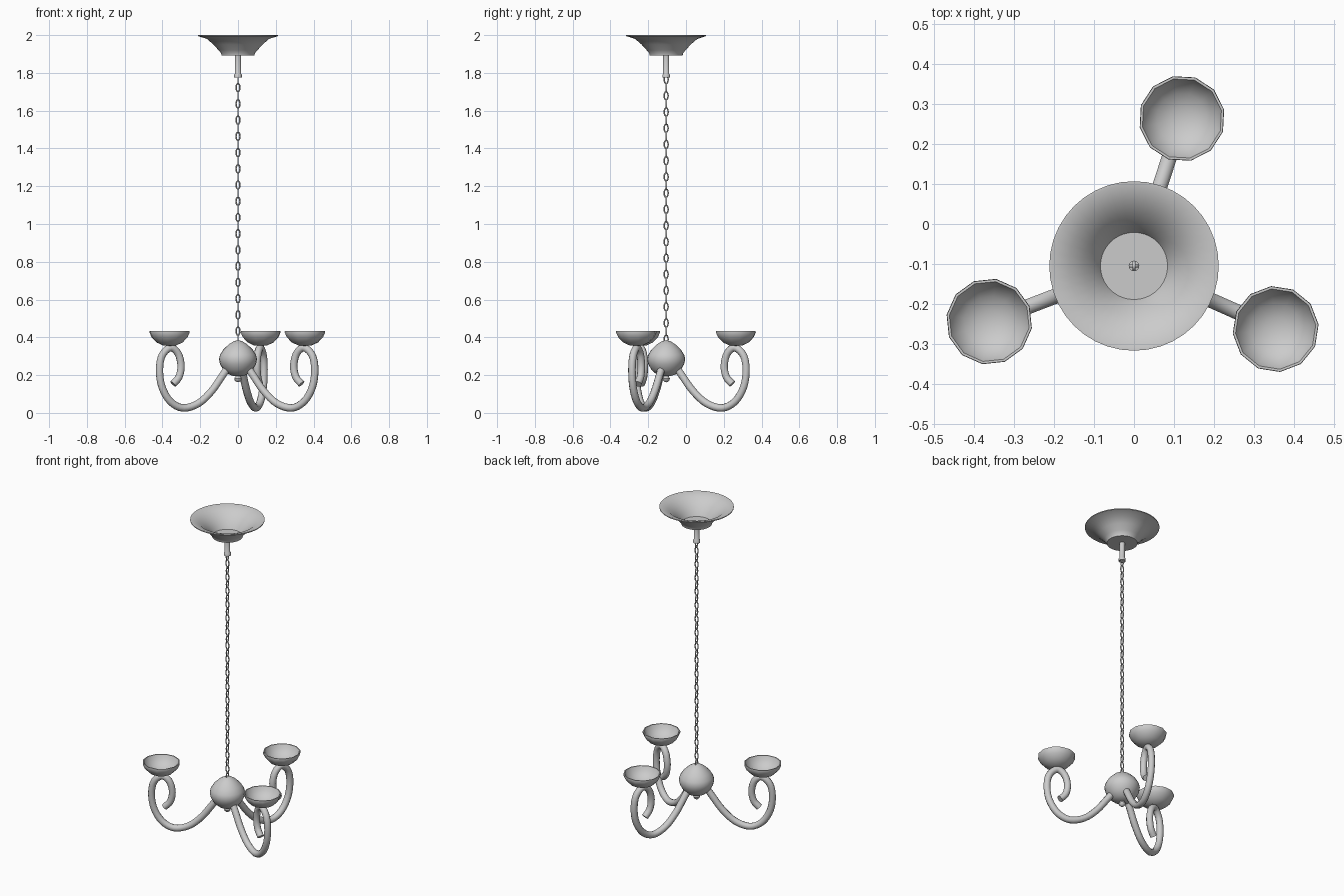
import bpy, bmesh, math
from mathutils import Vector, Matrix

cube = bpy.data.objects.get("Cube")
if cube:
    bpy.data.objects.remove(cube, do_unlink=True)

AXIS = Vector((0, -0.105, 0))

metal = bpy.data.materials.new("brushed_grey_metal")
metal.use_nodes = True
grey = (0.6, 0.6, 0.6, 1)
metal.diffuse_color = grey
metal.node_tree.nodes["Principled BSDF"].inputs["Base Color"].default_value = grey


def finish(name, bm, location, angle=40):
    mesh = bpy.data.meshes.new(name)
    bmesh.ops.recalc_face_normals(bm, faces=bm.faces)
    bm.to_mesh(mesh)
    bm.free()
    mesh.materials.append(metal)
    obj = bpy.data.objects.new(name, mesh)
    bpy.context.collection.objects.link(obj)
    obj.location = location
    bpy.ops.object.select_all(action='DESELECT')
    obj.select_set(True)
    bpy.context.view_layer.objects.active = obj
    bpy.ops.object.shade_smooth_by_angle(angle=math.radians(angle))
    return obj


def lathe(name, profile, sides, location=AXIS, closed=False, angle=40):
    """Spin a radius/height profile around the z axis."""
    bm = bmesh.new()
    verts = [bm.verts.new((r, 0, z)) for r, z in profile]
    pairs = list(zip(verts, verts[1:]))
    if closed:
        pairs.append((verts[-1], verts[0]))
    edges = [bm.edges.new(p) for p in pairs]
    bmesh.ops.spin(bm, geom=verts + edges, cent=(0, 0, 0), axis=(0, 0, 1),
                   angle=math.tau, steps=sides, use_merge=True)
    bmesh.ops.remove_doubles(bm, verts=bm.verts, dist=1e-5)
    return finish(name, bm, location, angle)


def sweep(bm, path, normal, radius, sides, cyclic=False):
    """Run a round tube along a flat path lying in the plane with this normal."""
    rings = []
    n = len(path)
    for i, p in enumerate(path):
        before = path[i - 1] if cyclic or i else p
        after = path[(i + 1) % n] if cyclic or i < n - 1 else p
        side = normal.cross((after - before).normalized())
        rings.append([bm.verts.new(p + radius * (side * math.cos(a) + normal * math.sin(a)))
                      for a in (math.tau * k / sides for k in range(sides))])
    for i in range(n if cyclic else n - 1):
        a, b = rings[i], rings[(i + 1) % n]
        for k in range(sides):
            j = (k + 1) % sides
            bm.faces.new((a[k], a[j], b[j], b[k]))
    if not cyclic:
        bm.faces.new(rings[0])
        bm.faces.new(rings[-1])


def smooth_path(points, steps=4):
    """Catmull-Rom curve through the points."""
    pts = [2 * points[0] - points[1]] + points + [2 * points[-1] - points[-2]]
    out = []
    for a, b, c, d in zip(pts, pts[1:], pts[2:], pts[3:]):
        for s in range(steps):
            t = s / steps
            out.append(0.5 * (2 * b + (c - a) * t + (2 * a - 5 * b + 4 * c - d) * t ** 2
                              + (3 * b - a - 3 * c + d) * t ** 3))
    return out + [points[-1]]


# Flared ceiling canopy, open at the top, with a hole in its floor
lathe("ceiling_canopy", [(0.014, 1.892), (0.087, 1.892), (0.09, 1.905), (0.103, 1.92),
                         (0.13, 1.95), (0.165, 1.98), (0.212, 1.995), (0.212, 2.0),
                         (0.205, 2.0), (0.162, 1.985), (0.126, 1.955), (0.098, 1.923),
                         (0.084, 1.897), (0.014, 1.897)], 40, closed=True)

# Hollow stem with a collar at its lower end
lathe("stem", [(0.012, 1.775), (0.02, 1.775), (0.02, 1.79), (0.016, 1.795),
               (0.016, 1.9), (0.012, 1.9)], 16, closed=True)

# Chain of alternating oval links
bm = bmesh.new()
TOP, BOTTOM, LINKS = 1.765, 0.39, 33
for i in range(LINKS):
    z = TOP + (BOTTOM - TOP) * i / (LINKS - 1)
    across = Vector((1, 0, 0)) if i % 2 else Vector((0, 1, 0))
    path = []
    for k in range(12):
        a = math.tau * k / 12
        path.append(across * 0.0105 * math.cos(a) + Vector((0, 0, z + 0.022 * math.sin(a))))
    sweep(bm, path, across.cross(Vector((0, 0, 1))), 0.0038, 6, cyclic=True)
finish("chain", bm, AXIS, 60)

# Hub ball with pointed crown, and the finial under it
lathe("hub", [(0, 0.385), (0.022, 0.38), (0.05, 0.362), (0.078, 0.335), (0.095, 0.308),
              (0.101, 0.285), (0.095, 0.258), (0.078, 0.228), (0.052, 0.205),
              (0.025, 0.195), (0, 0.193)], 24)
lathe("finial", [(0.014, 0.2), (0.014, 0.19), (0.02, 0.183), (0.017, 0.172),
                 (0.008, 0.164), (0, 0.162)], 12)

# Curled arms, each carrying a shallow faceted cup
ARM = [(0.05, 0.25), (0.09, 0.195), (0.15, 0.115), (0.225, 0.05), (0.312, 0.026),
       (0.385, 0.062), (0.432, 0.14), (0.445, 0.23), (0.43, 0.305), (0.383, 0.345),
       (0.34, 0.315), (0.323, 0.25), (0.335, 0.19), (0.368, 0.153)]
CUP = [(0, 0.354), (0.035, 0.357), (0.07, 0.373), (0.096, 0.4), (0.108, 0.426),
       (0.107, 0.434), (0.101, 0.434), (0.09, 0.409), (0.064, 0.384), (0.03, 0.37), (0, 0.368)]
for label, degrees in (("back", 72), ("front_left", 336), ("front_right", 201)):
    turn = Matrix.Rotation(math.radians(degrees), 3, 'Z')
    points = [turn @ Vector((r, 0, z)) for r, z in ARM]
    bm = bmesh.new()
    sweep(bm, smooth_path(points), turn @ Vector((0, 1, 0)), 0.02, 10)
    finish("arm_" + label, bm, AXIS, 50)
    cup = lathe("cup_" + label, CUP, 12, AXIS + turn @ Vector((0.388, 0, 0)))
    cup.rotation_euler.z = math.radians(degrees)
